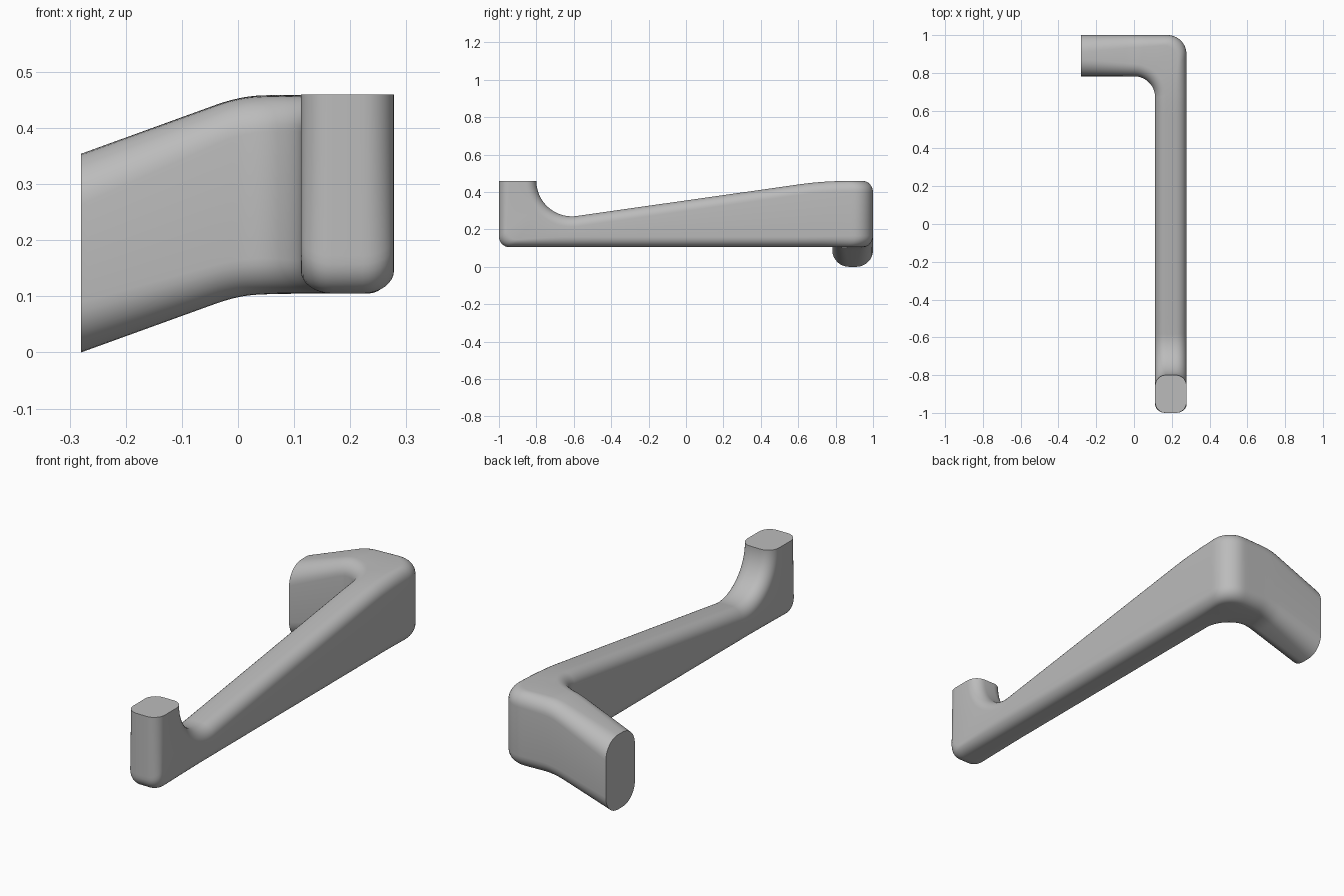
import bpy, bmesh
from math import sin, cos, sqrt, pi, radians
from mathutils import Vector

cube = bpy.data.objects.get("Cube")
if cube:
    bpy.data.objects.remove(cube)

X_IN, X_OUT = 0.112, 0.278      # arm sides
BASE, TOP = 0.105, 0.46         # arm underside and highest level
EDGE = 0.056                    # rounding of the long edges


def reach(a, width, height, r):
    """Distance along a ray to the wall of a box with one rounded corner."""
    c, s = cos(a), sin(a)
    cx, cy = width - r, height - r
    if s * width <= cy * c:
        return width / c
    if c * height <= cx * s:
        return height / s
    k = c * cx + s * cy
    return k + sqrt(k * k - cx * cx - cy * cy + r * r)


def fall(d, slope, soft):
    """Zero for negative d, sloped for positive d, with a soft bend."""
    if d <= -soft:
        return 0.0
    if d >= soft:
        return slope * d
    return slope * (d + soft) ** 2 / (4 * soft)


def arm_top(y):
    return TOP - fall(0.74 - y, 0.142, 0.14)


def leg_drop(x):
    return fall(0.01 - x, 0.362, 0.05)


def upright(p, q):
    """Four corners of a vertical section between two plan points."""
    (px, py), (qx, qy) = p, q
    dp, dq = leg_drop(px), leg_drop(qx)
    return [Vector((px, py, BASE - dp)), Vector((px, py, arm_top(py) - dp)),
            Vector((qx, qy, arm_top(qy) - dq)), Vector((qx, qy, BASE - dq))]


def rounded(corners, r, steps=8):
    """Round off the four corners of a section."""
    points = []
    for i, c in enumerate(corners):
        back = (corners[i - 1] - c).normalized()
        ahead = (corners[(i + 1) % 4] - c).normalized()
        for j in range(steps + 1):
            t = j / steps * pi / 2
            points.append(c + back * r * (1 - sin(t)) + ahead * r * (1 - cos(t)))
    return points


sections = []

# front post, turning through the concave fillet into the arm
cy, fillet = -0.61, 0.19
for i in range(71):
    a = radians(98) * i / 70
    if a <= pi / 2:
        far = reach(a, 1 + cy, TOP - BASE, EDGE)
    else:
        far = (TOP - BASE) / sin(a)
    top = (cy - fillet * cos(a), TOP - fillet * sin(a))
    low = (cy - far * cos(a), TOP - far * sin(a))
    sections.append(rounded([Vector((X_IN, *low)), Vector((X_IN, *top)),
                             Vector((X_OUT, *top)), Vector((X_OUT, *low))], EDGE))

# long tapering arm
y_bend = 0.67
for i in range(25):
    y = -0.5 + (y_bend - 0.02 + 0.5) * i / 24
    sections.append(rounded(upright((X_IN, y), (X_OUT, y)), EDGE))

# elbow
for i in range(37):
    a = pi / 2 * i / 36
    far = reach(a, X_OUT, 1 - y_bend, 0.1)
    sections.append(rounded(upright((X_IN * cos(a), y_bend + X_IN * sin(a)),
                                    (far * cos(a), y_bend + far * sin(a))),
                            EDGE + 0.01 * i / 36))

# short leg sloping down to its flat end
for i in range(1, 25):
    f = i / 24
    x = -0.28 * f
    sections.append(rounded(upright((x, y_bend + X_IN), (x, 1)),
                            EDGE + 0.01 + 0.024 * f))

# skin the sections and close both ends
bm = bmesh.new()
rings = [[bm.verts.new(p) for p in s] for s in sections]
for a, b in zip(rings, rings[1:]):
    n = len(a)
    for k in range(n):
        bm.faces.new((a[k], a[(k + 1) % n], b[(k + 1) % n], b[k]))
bm.faces.new(rings[0])
bm.faces.new(rings[-1])
bmesh.ops.recalc_face_normals(bm, faces=bm.faces[:])
mesh = bpy.data.meshes.new("bent_lever")
bm.to_mesh(mesh)
bm.free()

lever = bpy.data.objects.new("bent_lever", mesh)
bpy.context.collection.objects.link(lever)

# plain grey
grey = bpy.data.materials.new("plain_grey")
grey.use_nodes = True
colour = (0.5, 0.5, 0.5, 1)
grey.diffuse_color = colour
grey.node_tree.nodes["Principled BSDF"].inputs["Base Color"].default_value = colour
mesh.materials.append(grey)

bpy.ops.object.select_all(action='DESELECT')
lever.select_set(True)
bpy.context.view_layer.objects.active = lever
bpy.ops.object.shade_smooth_by_angle(angle=radians(40))
